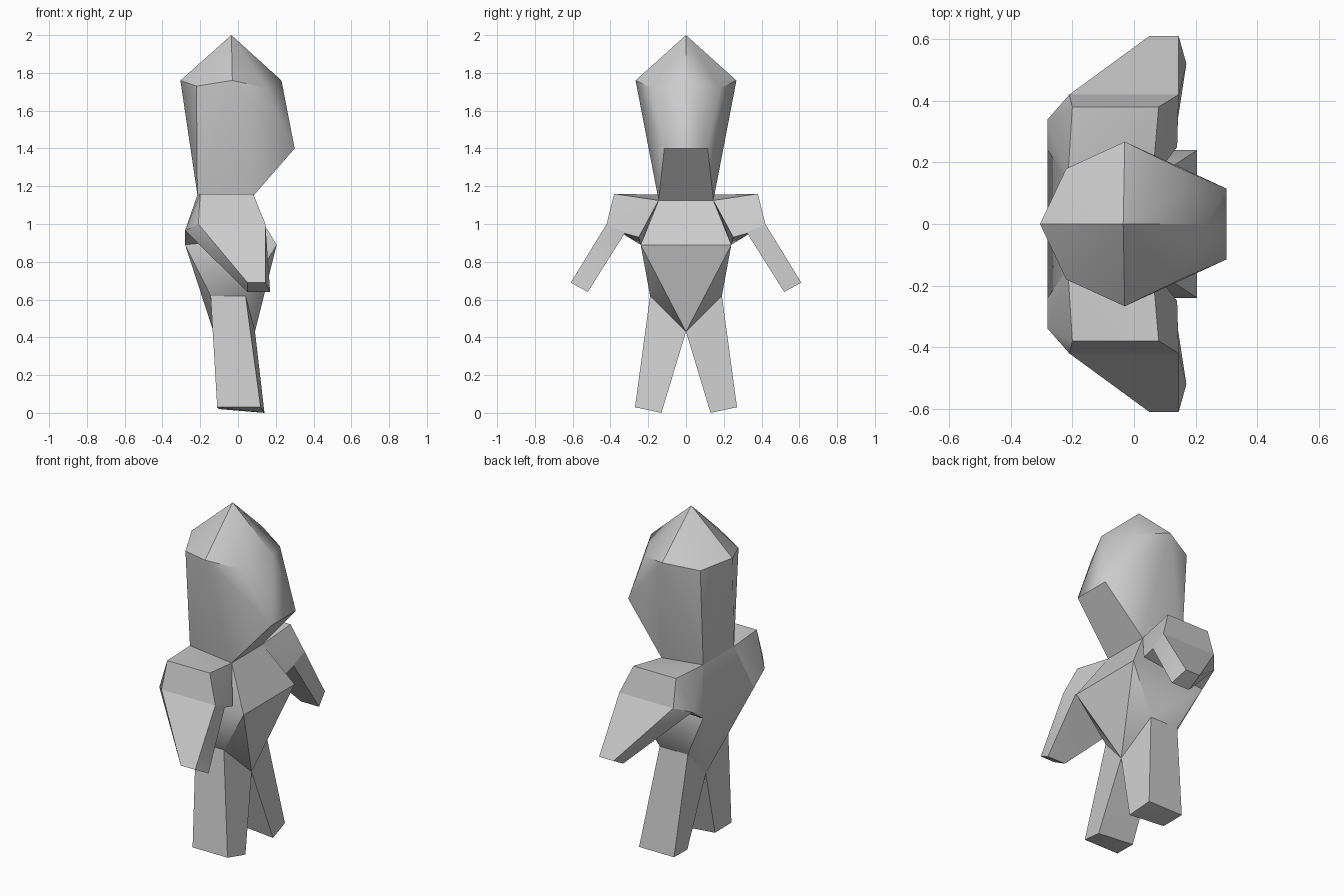
import bpy, bmesh, math

if "Cube" in bpy.data.objects:
    bpy.data.objects.remove(bpy.data.objects["Cube"])


def mirror(pts):
    """Reflect points across the y = 0 plane."""
    return [(x, -y, z) for x, y, z in pts]


def hull(name, pts, angle=40):
    """Faceted solid spanning the given corner points."""
    bm = bmesh.new()
    for p in set(pts):
        bm.verts.new(p)
    out = bmesh.ops.convex_hull(bm, input=bm.verts)
    unused = [v for v in bm.verts if not v.link_faces]
    bmesh.ops.delete(bm, geom=unused, context='VERTS')
    bmesh.ops.dissolve_limit(bm, angle_limit=math.radians(1),
                             verts=bm.verts, edges=bm.edges)
    bmesh.ops.recalc_face_normals(bm, faces=bm.faces)
    me = bpy.data.meshes.new(name)
    bm.to_mesh(me)
    bm.free()
    ob = bpy.data.objects.new(name, me)
    bpy.context.collection.objects.link(ob)
    bpy.ops.object.select_all(action='DESELECT')
    ob.select_set(True)
    bpy.context.view_layer.objects.active = ob
    bpy.ops.object.shade_smooth_by_angle(angle=math.radians(angle))
    return ob


# Corners shared between neighbouring parts
neck = [(-.215, .145, 1.155), (.06, .145, 1.125)]
chest = [(-.28, .24, .89), (.205, .24, .89)]
waist = [(-.145, .19, .62), (.04, .19, .62)]
crotch = [(-.13, 0, .43), (.09, 0, .43)]
elbow = [(-.28, .34, .965), (-.21, .42, 1.0), (.145, .42, 1.0), (.14, .325, .95)]

# Pointed head with a slanted face panel
side = [(-.03, .267, 1.76), (-.22, .18, 1.73), (.15, .18, 1.72), (.30, .115, 1.40)] + neck
hull("head", [(-.035, 0, 2.0), (-.305, 0, 1.76), (.23, 0, 1.76)] + side + mirror(side))

# Torso tapering down to the crotch
side = neck + chest + waist
hull("torso", side + mirror(side) + crotch)

# Limbs, built once per side
shoulder = neck + elbow + [(-.20, .38, 1.16), (.08, .38, 1.16), (.14, .25, .93),
                           (-.28, .24, .89)]
arm = elbow + [(.05, .61, .69), (.145, .61, .69), (.17, .52, .64), (.05, .52, .64)]
leg = waist + crotch + [(-.11, .27, .03), (.12, .27, .03), (.14, .13, 0), (-.10, .13, .02)]

for label, flip in (("left", lambda p: p), ("right", mirror)):
    hull(label + "_shoulder", flip(shoulder))
    hull(label + "_arm", flip(arm))
    hull(label + "_leg", flip(leg))
